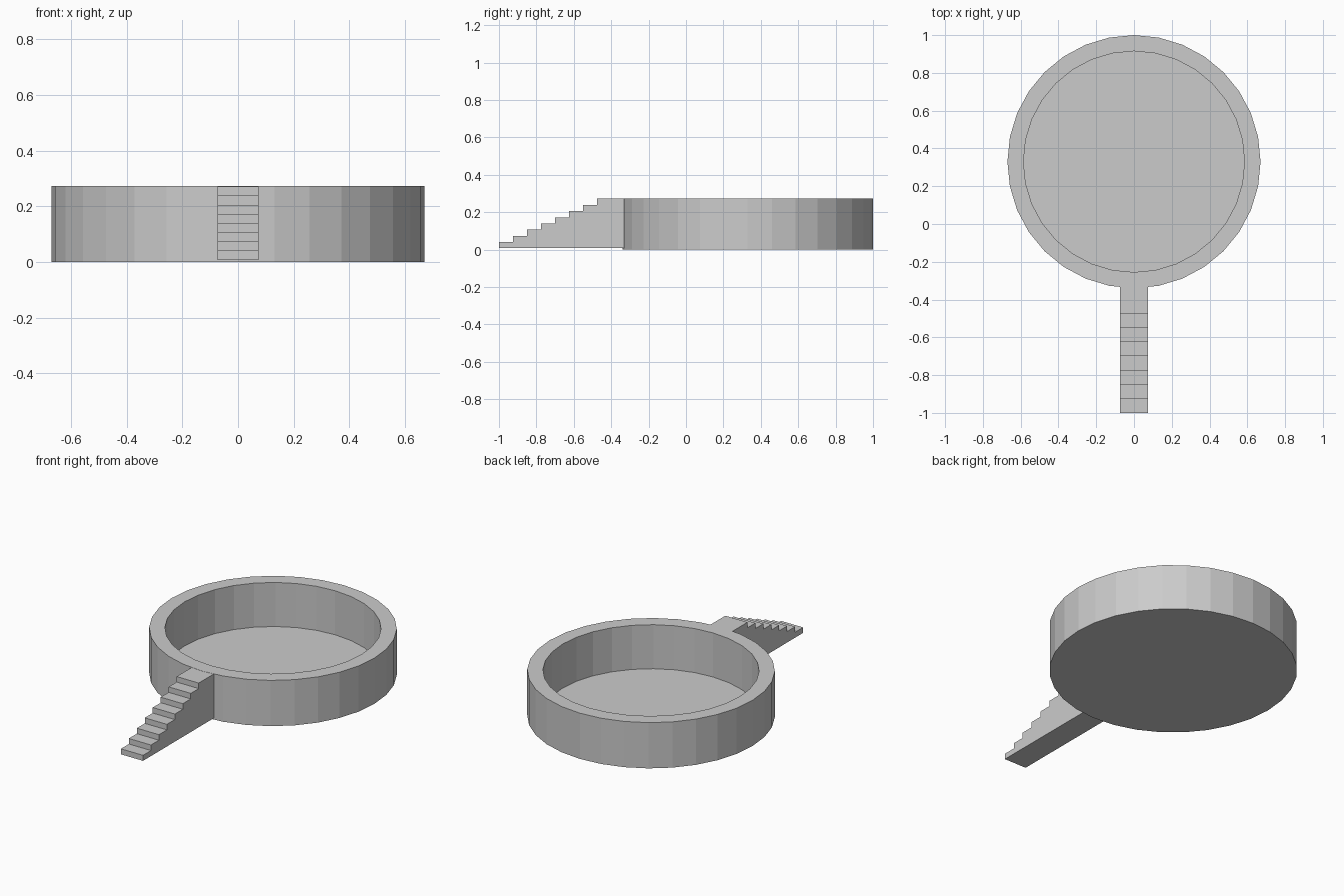
import bpy, bmesh
from math import cos, sin, tau

if "Cube" in bpy.data.objects:
    bpy.data.objects.remove(bpy.data.objects["Cube"])

SIDES = 32
CENTRE_Y = 0.33
OUTER, INNER = 0.67, 0.585
HEIGHT, FLOOR = 0.273, 0.01


def add_object(name, bm):
    bmesh.ops.recalc_face_normals(bm, faces=bm.faces)
    mesh = bpy.data.meshes.new(name)
    bm.to_mesh(mesh)
    bm.free()
    obj = bpy.data.objects.new(name, mesh)
    bpy.context.collection.objects.link(obj)
    return obj


# Round basin: wall, flat rim and thin floor from four stacked rings
bm = bmesh.new()
rings = []
for r, z in [(OUTER, 0), (OUTER, HEIGHT), (INNER, HEIGHT), (INNER, FLOOR)]:
    rings.append([bm.verts.new((r * cos(tau * i / SIDES), r * sin(tau * i / SIDES), z))
                  for i in range(SIDES)])
for a, b in zip(rings, rings[1:]):
    for i in range(SIDES):
        j = (i + 1) % SIDES
        bm.faces.new((a[i], a[j], b[j], b[i]))
bm.faces.new(rings[0])
bm.faces.new(rings[-1])
basin = add_object("basin", bm)
basin.location.y = CENTRE_Y

# Staircase: stepped side profile extruded across its width
STEPS, TREAD, BASE, TOP = 8, 0.075, 0.008, 0.272
HALF_WIDTH, START, END = 0.073, -1.0, -0.31
rise = (TOP - BASE) / STEPS
profile = [(START, BASE)]
for i in range(STEPS):
    y, z = START + i * TREAD, BASE + (i + 1) * rise
    profile += [(y, z), (END if i == STEPS - 1 else y + TREAD, z)]
profile.append((END, BASE))

bm = bmesh.new()
side = bm.faces.new([bm.verts.new((-HALF_WIDTH, y, z)) for y, z in profile])
out = bmesh.ops.extrude_face_region(bm, geom=[side], use_keep_orig=True)
moved = [g for g in out["geom"] if isinstance(g, bmesh.types.BMVert)]
bmesh.ops.translate(bm, verts=moved, vec=(2 * HALF_WIDTH, 0, 0))
add_object("staircase", bm)
